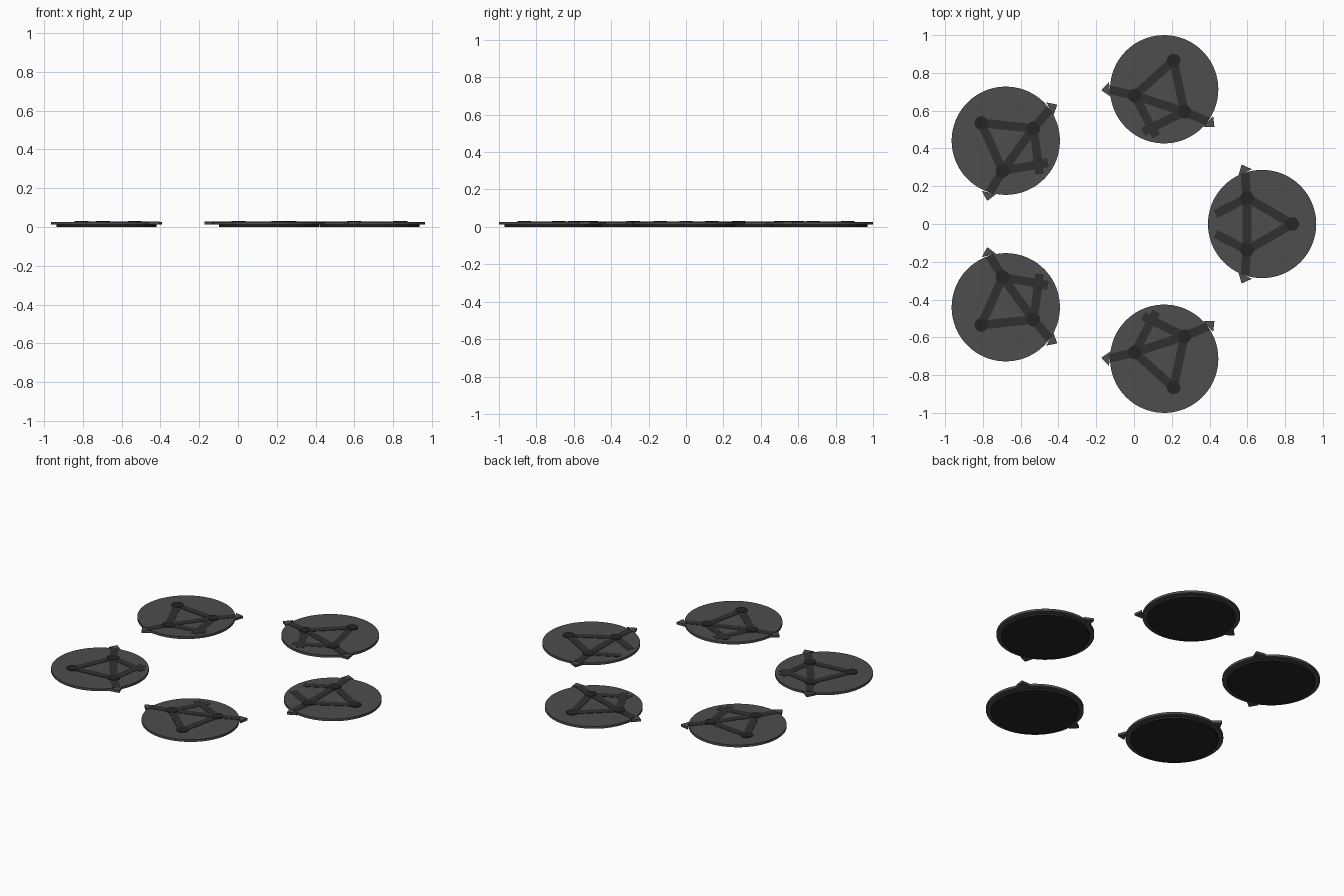
import bpy, bmesh
from math import cos, sin, radians, atan2, pi
from mathutils import Vector, Matrix

if "Cube" in bpy.data.objects:
    bpy.data.objects.remove(bpy.data.objects["Cube"])

R_DISC, RING, CX = 0.2865, 0.75, -0.072
TOP = 0.027


def material(name, v):
    m = bpy.data.materials.new(name)
    m.diffuse_color = (v, v, v, 1)
    m.use_nodes = True
    m.node_tree.nodes["Principled BSDF"].inputs["Base Color"].default_value = m.diffuse_color
    return m


DISC = material("disc_grey", 0.075)
BAR = material("bar_grey", 0.03)
NODE = material("node_grey", 0.018)


def polar(r, deg):
    return Vector((r * cos(radians(deg)), r * sin(radians(deg))))


def finish(bm, name, mat, place, smooth=False):
    bmesh.ops.recalc_face_normals(bm, faces=bm.faces)
    me = bpy.data.meshes.new(name)
    bm.to_mesh(me)
    bm.free()
    me.materials.append(mat)
    ob = bpy.data.objects.new(name, me)
    ob.matrix_world = place
    bpy.context.collection.objects.link(ob)
    if smooth:
        bpy.ops.object.select_all(action='DESELECT')
        bpy.context.view_layer.objects.active = ob
        ob.select_set(True)
        bpy.ops.object.shade_smooth_by_angle(angle=radians(35))


def cylinder(name, c, r, z0, z1, mat, place, seg=64):
    bm = bmesh.new()
    bmesh.ops.create_cone(bm, cap_ends=True, segments=seg, radius1=r, radius2=r, depth=z1 - z0,
                          matrix=Matrix.Translation((c[0], c[1], (z0 + z1) / 2)))
    finish(bm, name, mat, place, True)


def prism(name, pts, z0, z1, mat, place):
    bm = bmesh.new()
    face = bm.faces.new([bm.verts.new((p[0], p[1], z0)) for p in pts])
    ext = bmesh.ops.extrude_face_region(bm, geom=[face])
    verts = [v for v in ext["geom"] if isinstance(v, bmesh.types.BMVert)]
    bmesh.ops.translate(bm, verts=verts, vec=(0, 0, z1 - z0))
    finish(bm, name, mat, place)


def bar(name, a, b, place, w=0.046, z1=TOP + 0.0025):
    d = (b - a).normalized()
    n = Vector((-d.y, d.x)) * w / 2
    prism(name, [a + n, a - n, b - n, b + n], 0.016, z1, BAR, place)


for i in range(5):
    a = radians(72 * i)
    place = Matrix.Translation((CX + RING * cos(a), RING * sin(a), 0)) @ Matrix.Rotation(a, 4, 'Z')
    # foot and plate
    cylinder("foot", (0, 0), 0.258, 0, 0.014, NODE, place)
    cylinder("plate", (0, 0), R_DISC, 0.012, TOP, DISC, place, 96)
    # triangle of links between three round nodes
    nodes = [polar(0.16, k * 120) for k in range(3)]
    for k in range(3):
        cylinder("node", nodes[k], 0.036, 0.016, TOP + 0.005, NODE, place, 32)
        bar("triangle_link", nodes[k], nodes[(k + 1) % 3], place)
    # mirrored inner stubs and outer arrows
    inner = 168 if i == 0 else 188.5
    for s in (1, -1):
        flip = lambda v: Vector((v[0], v[1] * s))
        n = flip(polar(0.16, 120))
        bar("inner_stub", n, flip(polar(0.252, inner)), place, z1=TOP + 0.002)
        bar("outer_stub", n, flip((-0.091, 0.272)), place, z1=TOP + 0.002)
        prism("arrow_head", [flip(p) for p in ((-0.054, 0.290), (-0.108, 0.315), (-0.125, 0.257))],
              0.013, TOP + 0.001, DISC, place)
